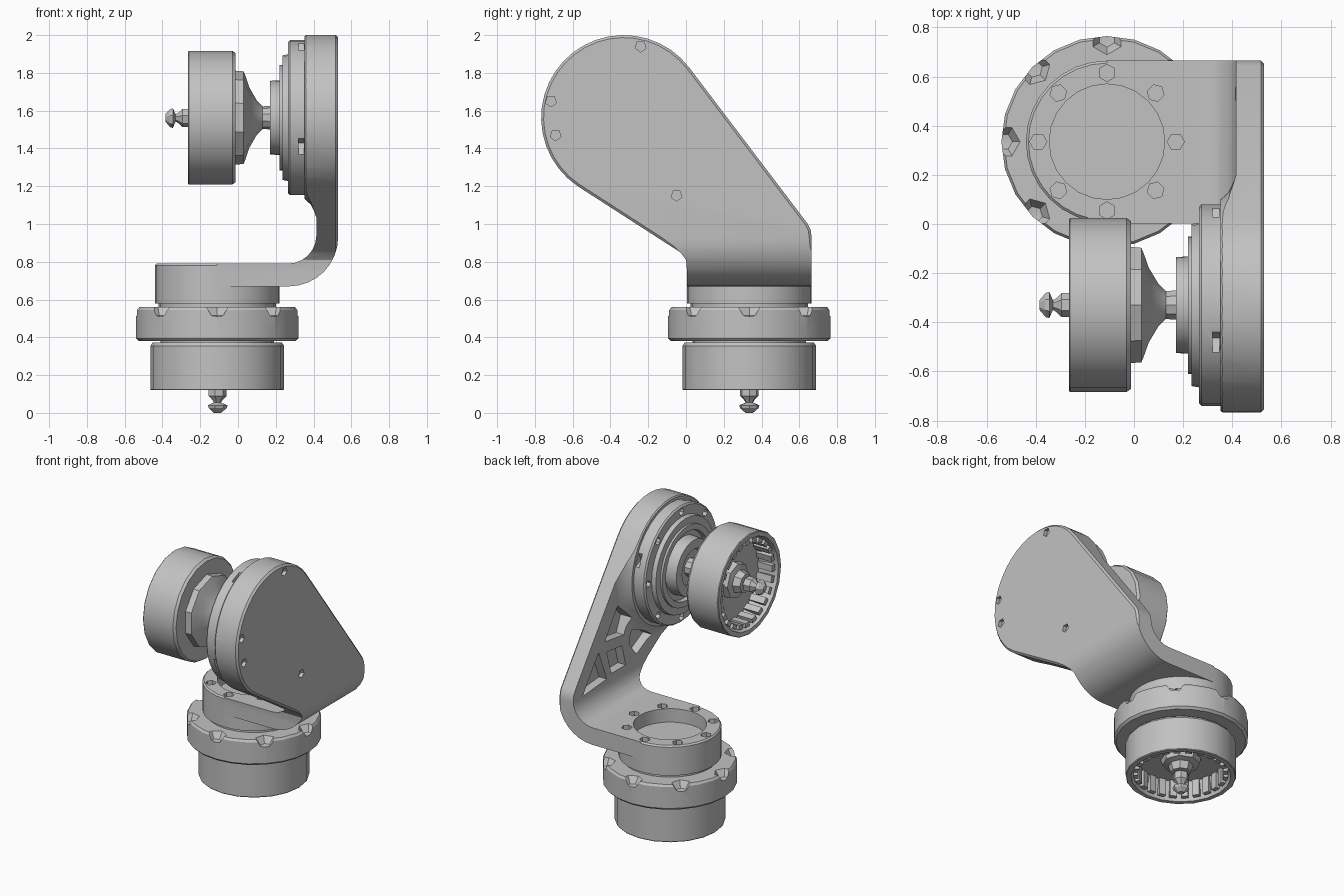
import bpy, bmesh, math
from mathutils import Matrix, Vector

if "Cube" in bpy.data.objects:
    bpy.data.objects.remove(bpy.data.objects["Cube"], do_unlink=True)

GREY = (0.54, 0.54, 0.54, 1)
metal = bpy.data.materials.new("grey_metal")
metal.use_nodes = True
metal.diffuse_color = GREY
metal.node_tree.nodes["Principled BSDF"].inputs["Base Color"].default_value = GREY

# Frames: base axis points up, head axis points along +x
BASE = Matrix.Translation((-0.11, 0.335, 0))
HEAD = Matrix.Translation((0, -0.33, 1.563)) @ Matrix.Rotation(math.pi / 2, 4, 'Y')
parts = []


def finish(name, bm, part=True):
    bmesh.ops.remove_doubles(bm, verts=bm.verts, dist=1e-5)
    bmesh.ops.recalc_face_normals(bm, faces=bm.faces)
    me = bpy.data.meshes.new(name)
    bm.to_mesh(me)
    bm.free()
    me.materials.append(metal)
    ob = bpy.data.objects.new(name, me)
    bpy.context.scene.collection.objects.link(ob)
    if part:
        parts.append(ob)
    return ob


def lathe(name, frame, profile, sides=24, part=True):
    """Revolve (radius, height) points that start and end on the axis."""
    bm = bmesh.new()
    rings = []
    for r, h in profile:
        if r == 0:
            rings.append([bm.verts.new(frame @ Vector((0, 0, h)))] * sides)
        else:
            rings.append([bm.verts.new(frame @ Vector((r * math.cos(a), r * math.sin(a), h)))
                          for a in (math.tau * i / sides for i in range(sides))])
    for low, high in zip(rings, rings[1:]):
        for i in range(sides):
            j = (i + 1) % sides
            corners = list(dict.fromkeys((low[i], low[j], high[j], high[i])))
            bm.faces.new(corners)
    return finish(name, bm, part)


def cylinder(name, frame, r, h0, h1, sides=24, part=True):
    return lathe(name, frame, [(0, h0), (r, h0), (r, h1), (0, h1)], sides, part)


def prism(name, points, axis, start, end, part=True, chamfer=0):
    """Extrude a flat outline along x (points are y, z) or y (points are x, z)."""
    bm = bmesh.new()
    if axis == 'x':
        base, step = [(start, a, b) for a, b in points], Vector((end - start, 0, 0))
    else:
        base, step = [(a, start, b) for a, b in points], Vector((0, end - start, 0))
    face = bm.faces.new([bm.verts.new(p) for p in base])
    out = bmesh.ops.extrude_face_region(bm, geom=[face], use_keep_orig=True)["geom"]
    bmesh.ops.translate(bm, verts=[v for v in out if isinstance(v, bmesh.types.BMVert)], vec=step)
    if chamfer:
        cap = [f for f in out if isinstance(f, bmesh.types.BMFace)][0]
        cap.normal_update()
        bmesh.ops.inset_region(bm, faces=[cap], thickness=chamfer, use_even_offset=True)
        bmesh.ops.translate(bm, verts=cap.verts, vec=step.normalized() * chamfer)
    return finish(name, bm, part)


def boolean(ob, tool, op='DIFFERENCE'):
    mod = ob.modifiers.new("bool", 'BOOLEAN')
    mod.operation, mod.object, mod.solver = op, tool, 'EXACT'
    bpy.context.view_layer.objects.active = ob
    bpy.ops.object.modifier_apply(modifier=mod.name)
    bpy.data.objects.remove(tool, do_unlink=True)


def arc(cx, cz, r, a0, a1, n):
    return [(cx + r * math.cos(math.radians(a0 + (a1 - a0) * i / n)),
             cz + r * math.sin(math.radians(a0 + (a1 - a0) * i / n))) for i in range(n + 1)]


def around(frame, count, r, offset=0):
    for i in range(count):
        yield frame @ Matrix.Rotation(math.tau * i / count + offset, 4, 'Z') @ Matrix.Translation((r, 0, 0))


# Bent bracket: L section plus thick flared head, trimmed by the chamfered side outline
section = ([(-0.11, 0.67)] + arc(0.27, 0.93, 0.26, -90, 0, 8) + [(0.53, 2.1), (0.415, 2.1)]
           + arc(0.265, 0.94, 0.15, 0, -90, 6) + [(-0.11, 0.79)])
bracket = prism("bracket", section, 'y', -0.9, 0.9)
boolean(bracket, lathe("head_boss", HEAD, [(0, 0.352), (0.43, 0.352), (0.46, 0.385), (0.50, 0.405),
                                           (0.56, 0.425), (0, 0.425)], 48, False), 'UNION')
outline = arc(-0.33, 1.563, 0.437, 37, 236, 22) + [
    (-0.03, 0.85), (0, 0.81), (0.005, 0.76), (0.005, 0.6), (0.665, 0.6), (0.665, 0.93),
    (0.66, 0.97), (0.645, 1.0)]
boolean(bracket, prism("trim", outline, 'x', -0.5, 0.517, False, 0.014), 'INTERSECT')

# Lightening pockets on the inner face of the arm
pockets = [
    [(0.56, 0.93), (0.29, 0.95), (0.38, 1.17)],
    [(0.24, 0.97), (0.08, 0.97), (0.12, 1.12), (0.29, 1.14)],
    [(0.31, 1.22), (0.10, 1.19), (0.05, 1.30), (0.17, 1.42)],
    [(-0.04, 1.0), (-0.20, 1.08), (-0.10, 1.15), (0.02, 1.20), (0.04, 1.10)]]
for p in pockets:
    boolean(bracket, prism("pocket", p, 'x', 0.3, 0.475, False))

# Small dents on the outer face
for y, z in [(-0.24, 1.94), (-0.715, 1.65), (-0.69, 1.47), (-0.05, 1.15)]:
    boolean(bracket, cylinder("dent", Matrix.Translation((0, y, z)) @ Matrix.Rotation(math.pi / 2, 4, 'Y'),
                              0.03, 0.505, 0.6, 5, False))

# Round boss over the base with its bore and bolt holes
boolean(bracket, lathe("boss", BASE, [(0, 0.58), (0.33, 0.58), (0.33, 0.78), (0.32, 0.79), (0, 0.79)],
                       32, False), 'UNION')
boolean(bracket, cylinder("bore", BASE, 0.235, 0.695, 0.9, 24, False))
for f in around(BASE, 8, 0.28):
    boolean(bracket, cylinder("bolt_hole", f, 0.035, 0.72, 0.9, 6, False))

# Base ring with edge notches, and its necks
base_ring = lathe("base_ring", BASE, [(0, 0.38), (0.415, 0.38), (0.43, 0.395), (0.43, 0.545),
                                      (0.42, 0.56), (0, 0.56)], 24)
for f in around(BASE, 8, 0.42):
    boolean(base_ring, lathe("notch", f, [(0, 0.51), (0.035, 0.515), (0.08, 0.58), (0, 0.58)], 6, False))
cylinder("lower_neck", BASE, 0.30, 0.35, 0.39)
cylinder("upper_neck", BASE, 0.31, 0.55, 0.59)

# Stepped flange on the head
flange = lathe("head_flange", HEAD, [(0, 0.36), (0.41, 0.36), (0.41, 0.275), (0.40, 0.265), (0.335, 0.265),
                                     (0.33, 0.235), (0.28, 0.235), (0.28, 0.22), (0.24, 0.22), (0.235, 0.25),
                                     (0.20, 0.25), (0.195, 0.17), (0.13, 0.17), (0.12, 0.2), (0, 0.2)], 32)
for f in around(HEAD, 8, 0.37):
    boolean(flange, cylinder("bolt_hole", f, 0.025, 0.2, 0.3, 6, False))
for f in around(HEAD, 4, 0.41, math.radians(22)):
    boolean(flange, cylinder("slot", f, 0.05, 0.32, 0.349, 4, False))

# Drive shaft flaring into the rotor
lathe("drive_shaft", HEAD, [(0, 0.22), (0.065, 0.22), (0.06, 0.13), (0.09, 0.10), (0.16, 0.06),
                            (0.22, 0.04), (0.245, 0.03), (0.25, -0.03), (0, -0.03)], 10)


# Two matching open rotors with magnets, hub and spindle
def rotor(prefix, frame):
    lathe(prefix + "_rotor_cup", frame, [(0, 0.13), (0.29, 0.13), (0.32, 0), (0.35, 0), (0.354, 0.005),
                                         (0.354, 0.235), (0.342, 0.252), (0, 0.252)], 20)
    bm = bmesh.new()
    for f in around(frame, 24, 0.288):
        bmesh.ops.create_cube(bm, size=1, matrix=f @ Matrix.Translation((0, 0, 0.075))
                              @ Matrix.Diagonal((0.03, 0.045, 0.12, 1)))
    finish(prefix + "_magnets", bm)
    lathe(prefix + "_hub", frame, [(0, 0.14), (0.13, 0.14), (0.12, 0.09), (0.08, 0.08),
                                   (0.065, 0.03), (0, 0.03)], 8)
    lathe(prefix + "_spindle", frame, [(0, 0.05), (0.05, 0.02), (0.05, -0.03), (0.03, -0.05), (0.02, -0.065),
                                       (0.055, -0.08), (0.05, -0.095), (0.02, -0.12), (0, -0.12)], 7)


rotor("base", BASE @ Matrix.Translation((0, 0, 0.12)))
rotor("head", HEAD @ Matrix.Translation((0, 0, -0.265)))

# Smooth shading with sharp edges kept
bpy.ops.object.select_all(action='DESELECT')
for ob in parts:
    ob.select_set(True)
bpy.context.view_layer.objects.active = bracket
bpy.ops.object.shade_smooth_by_angle(angle=math.radians(30))
